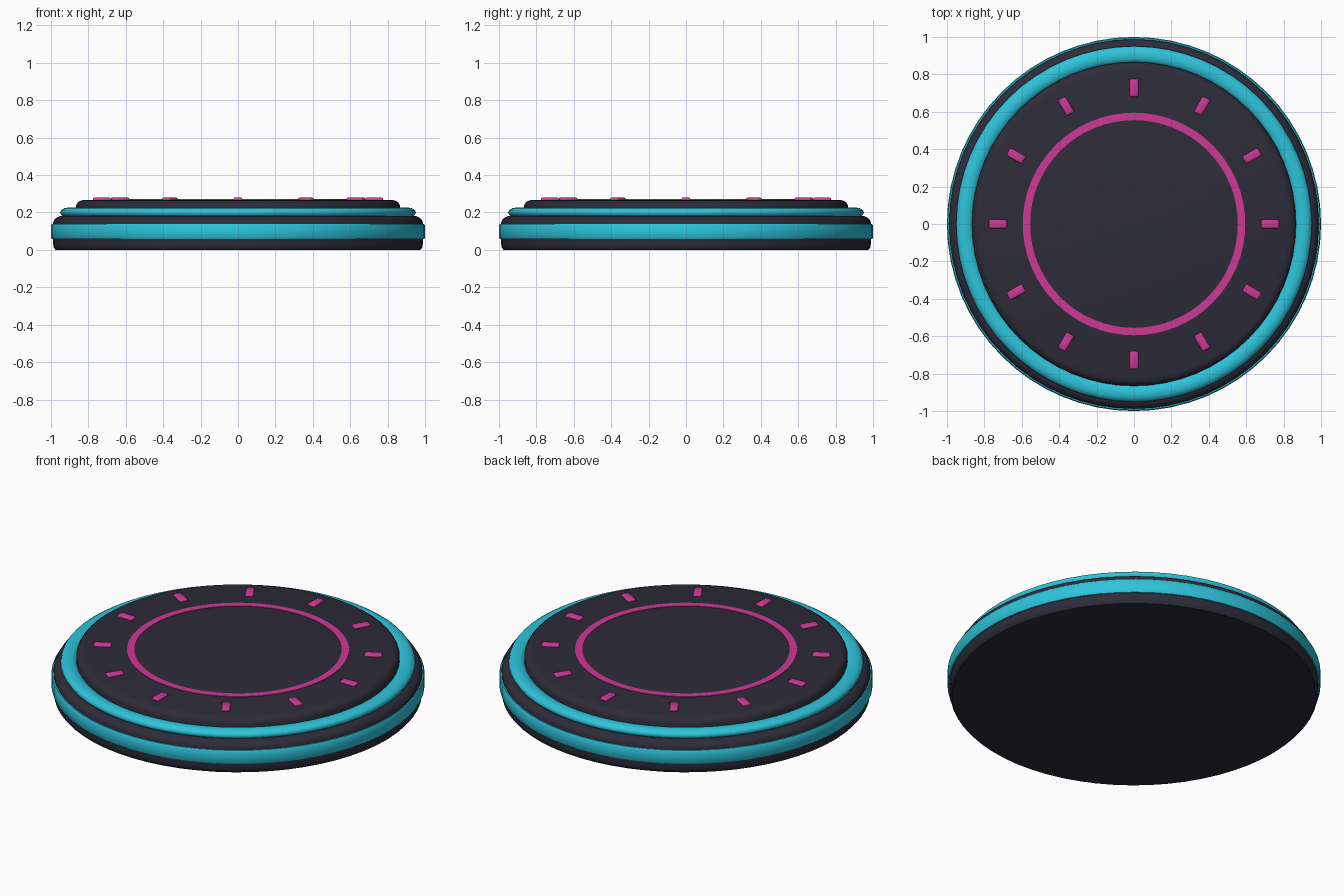
import bpy, bmesh, math
from mathutils import Matrix

old = bpy.data.objects.get("Cube")
if old:
    bpy.data.objects.remove(old, do_unlink=True)

SEGMENTS = 64


def make_material(name, rgb):
    mat = bpy.data.materials.new(name)
    mat.use_nodes = True
    colour = (*rgb, 1.0)
    mat.diffuse_color = colour
    mat.node_tree.nodes["Principled BSDF"].inputs["Base Color"].default_value = colour
    return mat


charcoal = make_material("charcoal", (0.026, 0.025, 0.041))
cyan = make_material("cyan", (0.027, 0.55, 0.71))
magenta = make_material("magenta", (0.61, 0.04, 0.30))


def finish(name, bm, mat, angle=35):
    bmesh.ops.recalc_face_normals(bm, faces=bm.faces)
    mesh = bpy.data.meshes.new(name)
    bm.to_mesh(mesh)
    bm.free()
    mesh.materials.append(mat)
    obj = bpy.data.objects.new(name, mesh)
    bpy.context.collection.objects.link(obj)
    bpy.ops.object.select_all(action="DESELECT")
    obj.select_set(True)
    bpy.context.view_layer.objects.active = obj
    bpy.ops.object.shade_smooth_by_angle(angle=math.radians(angle))
    return obj


def lathe(name, profile, mat, closed=False, angle=35):
    """Revolve (radius, z) points; open profiles are capped flat at both ends."""
    bm = bmesh.new()
    rings = []
    for r, z in profile:
        rings.append([bm.verts.new((r * math.cos(a), r * math.sin(a), z))
                      for a in (math.tau * i / SEGMENTS for i in range(SEGMENTS))])
    pairs = list(zip(rings, rings[1:]))
    if closed:
        pairs.append((rings[-1], rings[0]))
    for low, high in pairs:
        for i in range(SEGMENTS):
            j = (i + 1) % SEGMENTS
            bm.faces.new((low[i], low[j], high[j], high[i]))
    if not closed:
        bm.faces.new(rings[0])
        bm.faces.new(rings[-1])
    return finish(name, bm, mat, angle)


# Base disc with softened rims
lathe("base_disc", [(0.975, 0), (0.985, 0.012), (0.988, 0.03), (0.988, 0.15),
                    (0.978, 0.167), (0.955, 0.18)], charcoal)

# Bright band around the side
lathe("side_band", [(0.97, 0.058), (0.995, 0.058), (1.0, 0.066), (1.0, 0.13),
                    (0.995, 0.138), (0.97, 0.138)], cyan, closed=True)

# Flattened glowing tube resting on the base
tube = [(0.905 + 0.046 * math.cos(t), 0.2 + 0.027 * math.sin(t))
        for t in (math.tau * i / 12 for i in range(12))]
lathe("glow_tube", tube, cyan, closed=True, angle=60)

# Raised top plate
lathe("top_plate", [(0.866, 0.17), (0.866, 0.237), (0.858, 0.252),
                    (0.843, 0.263), (0.82, 0.268)], charcoal)

# Thin painted ring
lathe("inner_ring", [(0.555, 0.266), (0.595, 0.266), (0.595, 0.271),
                     (0.555, 0.271)], magenta, closed=True)

# Twelve radial tick marks
for k in range(12):
    bm = bmesh.new()
    bmesh.ops.create_cube(bm, size=1, matrix=Matrix.Diagonal((0.096, 0.046, 0.024, 1)))
    bmesh.ops.bevel(bm, geom=bm.edges[:], offset=0.008, segments=2,
                    profile=0.5, affect="EDGES")
    turn = Matrix.Rotation(math.tau * k / 12, 4, "Z")
    bm.transform(turn @ Matrix.Translation((0.728, 0, 0.268)))
    finish(f"tick_mark_{k + 1}", bm, magenta, 50)
